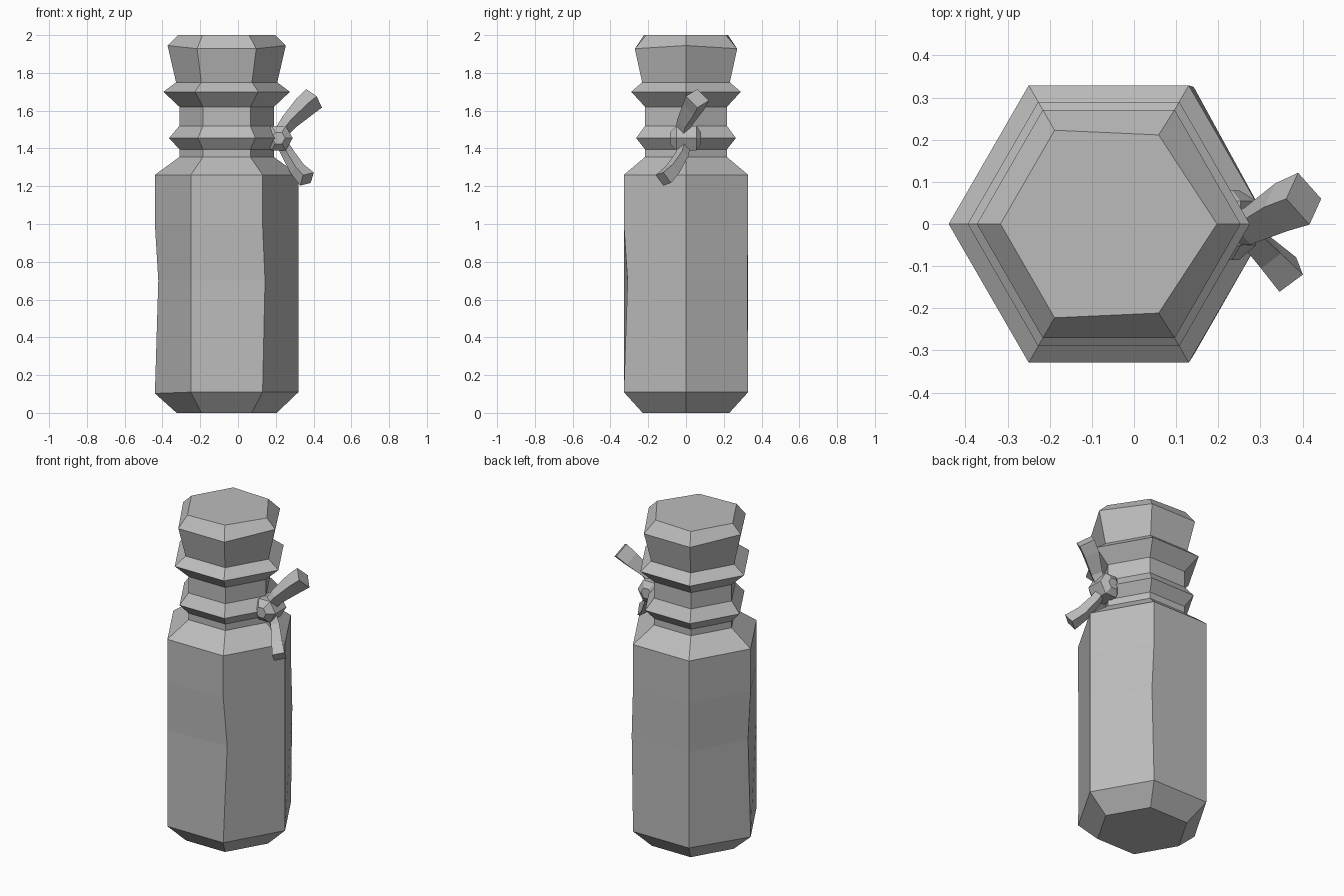
import bpy, bmesh
from math import cos, sin, pi
from mathutils import Vector

if "Cube" in bpy.data.objects:
    bpy.data.objects.remove(bpy.data.objects["Cube"])

GREY = (0.5, 0.5, 0.5, 1)
grey = bpy.data.materials.new("grey")
grey.use_nodes = True
grey.diffuse_color = GREY
grey.node_tree.nodes["Principled BSDF"].inputs["Base Color"].default_value = GREY


def loft(name, rings):
    """Skin a list of equal-sized point loops and cap both ends."""
    bm = bmesh.new()
    loops = [[bm.verts.new(p) for p in ring] for ring in rings]
    n = len(loops[0])
    for a, b in zip(loops, loops[1:]):
        for i in range(n):
            j = (i + 1) % n
            bm.faces.new((a[i], a[j], b[j], b[i]))
    bm.faces.new(loops[0][::-1])
    bm.faces.new(loops[-1])
    bmesh.ops.recalc_face_normals(bm, faces=bm.faces)
    mesh = bpy.data.meshes.new(name)
    bm.to_mesh(mesh)
    bm.free()
    mesh.materials.append(grey)
    obj = bpy.data.objects.new(name, mesh)
    bpy.context.collection.objects.link(obj)
    return obj


def hexagon(r, z):
    return [Vector((-0.06 + r * cos(i * pi / 3), r * sin(i * pi / 3), z))
            for i in range(6)]


# Bottle: six-sided stepped profile of (radius, height)
profile = [(0.265, 0), (0.38, 0.11), (0.38, 0.7), (0.38, 1.0), (0.38, 1.26),
           (0.25, 1.355), (0.25, 1.395), (0.305, 1.455), (0.25, 1.52),
           (0.25, 1.62), (0.335, 1.70), (0.268, 1.75), (0.313, 1.935), (0.257, 2)]
rings = [hexagon(r, z) for r, z in profile]
# Shallow dents in three body edges
for corner, shift in ((1, (0.012, -0.004, 0)), (3, (0.018, 0, 0)), (5, (0.013, 0.02, 0))):
    rings[2][corner] += Vector(shift)
# Slightly skewed lid and base
for corner in (1, 5):
    rings[-1][corner].x -= 0.01
    rings[-1][corner].y *= 0.95
for corner in range(6):
    rings[-2][corner].z += 0.01 if corner in (0, 3) else -0.007
rings[1][3].z -= 0.007
loft("bottle", rings)

# Knot: hexagonal bead with its axis along y
bead = []
for y, r in ((-0.085, 0.035), (-0.05, 0.075), (0.055, 0.075), (0.08, 0.035)):
    bead.append([(0.215 + r * cos(i * pi / 3), y, 1.455 + r * sin(i * pi / 3))
                 for i in range(6)])
loft("knot", bead)


def strand(name, path, radii):
    """Four-sided tube that widens toward its loose end."""
    pts = [Vector(p) for p in path]
    tube = []
    for i, p in enumerate(pts):
        along = (pts[min(i + 1, len(pts) - 1)] - pts[max(i - 1, 0)]).normalized()
        side = along.cross(Vector((0, 1, 0))).normalized()
        other = along.cross(side)
        tube.append([p + radii[i] * (cos(k * pi / 2) * side + sin(k * pi / 2) * other)
                     for k in range(4)])
    return loft(name, tube)


# Loose ends of the tie
strand("tie_end_upper", [(0.21, -0.02, 1.46), (0.27, -0.005, 1.54),
                         (0.35, 0.04, 1.62), (0.403, 0.06, 1.665)],
       (0.035, 0.045, 0.06, 0.064))
strand("tie_end_lower", [(0.22, 0, 1.45), (0.265, -0.02, 1.37),
                         (0.315, -0.07, 1.29), (0.365, -0.12, 1.238)],
       (0.03, 0.035, 0.042, 0.05))
